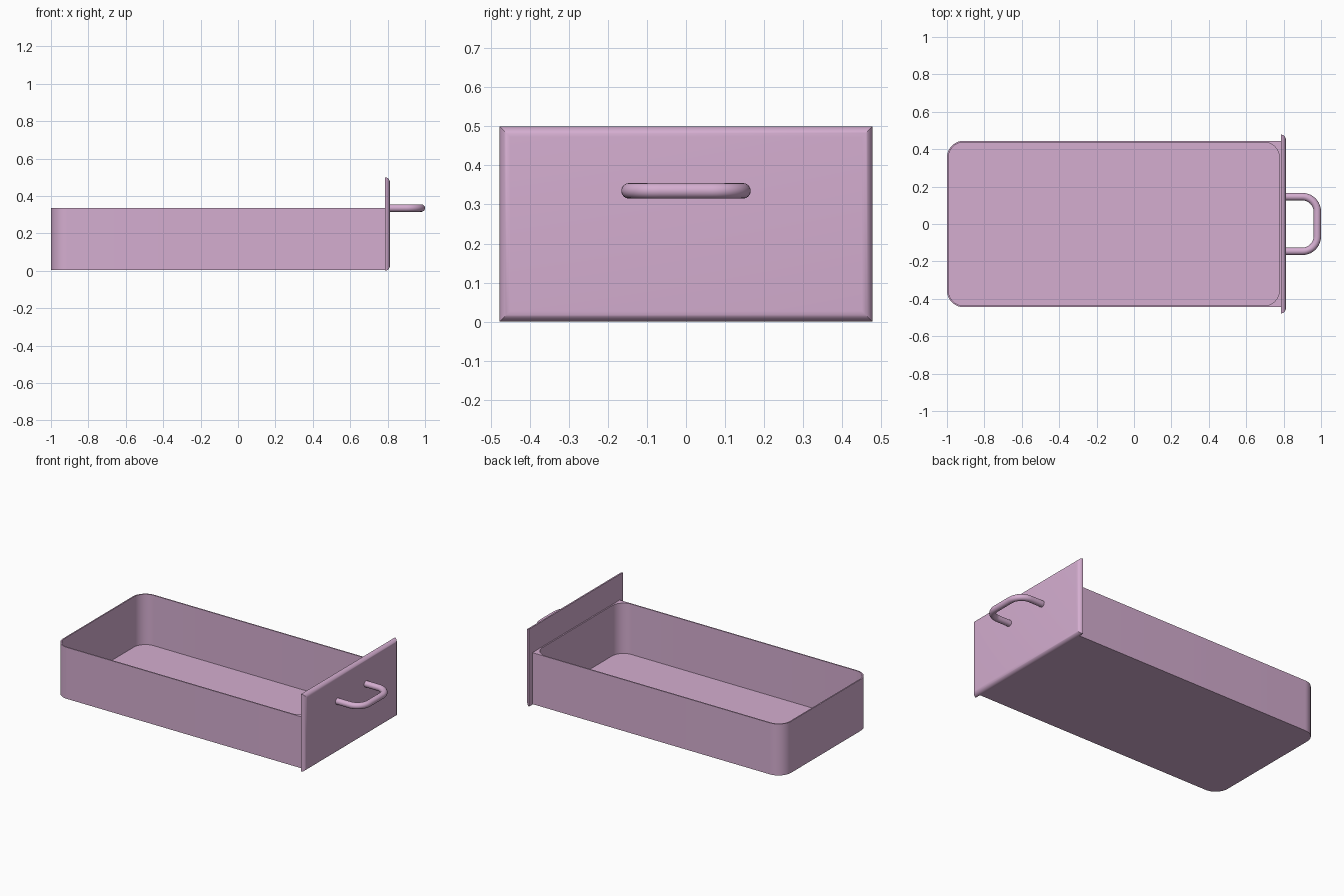
import bpy, bmesh
from math import sin, cos, pi, radians

if "Cube" in bpy.data.objects:
    bpy.data.objects.remove(bpy.data.objects["Cube"])

mat = bpy.data.materials.new("plum")
mat.diffuse_color = (0.66, 0.42, 0.63, 1)
mat.use_nodes = True
mat.node_tree.nodes["Principled BSDF"].inputs["Base Color"].default_value = mat.diffuse_color


def loft(name, rings):
    """Skin closed rings of equal length and cap both ends."""
    bm = bmesh.new()
    loops = [[bm.verts.new(p) for p in ring] for ring in rings]
    n = len(loops[0])
    for a, b in zip(loops, loops[1:]):
        for i in range(n):
            j = (i + 1) % n
            bm.faces.new((a[i], a[j], b[j], b[i]))
    bm.faces.new(loops[0][::-1])
    bm.faces.new(loops[-1])
    bmesh.ops.recalc_face_normals(bm, faces=bm.faces)
    me = bpy.data.meshes.new(name)
    bm.to_mesh(me)
    bm.free()
    ob = bpy.data.objects.new(name, me)
    bpy.context.collection.objects.link(ob)
    me.materials.append(mat)
    bpy.ops.object.select_all(action='DESELECT')
    ob.select_set(True)
    bpy.context.view_layer.objects.active = ob
    bpy.ops.object.shade_smooth_by_angle(angle=radians(30))
    return ob


def outline(x0, x1, hy, r, z, square_front=False, seg=12):
    """Rounded rectangle; the front (+x) corners can be left square."""
    pts = []
    for k, (sx, sy) in enumerate([(1, 1), (-1, 1), (-1, -1), (1, -1)]):
        cx = x1 - r if sx > 0 else x0 + r
        for i in range(seg + 1):
            t = (k + i / seg) * pi / 2
            c, s = cos(t), sin(t)
            if square_front and sx > 0:
                m = max(abs(c), abs(s))
                c, s = c / m, s / m
            pts.append((cx + r * c, sy * (hy - r) + r * s, z))
    return pts


# Open tray: rounded back corners outside, all corners rounded inside
H, WALL, FLOOR = 0.335, 0.008, 0.01
outer = (-1.0, 0.787, 0.445, 0.09)
inner = (-1.0 + WALL, 0.777, 0.445 - WALL, 0.09 - WALL)
loft("drawer_tray", [outline(*outer, 0.003, True), outline(*outer, H, True),
                     outline(*inner, H), outline(*inner, FLOOR)])

# Front panel: flat back, quarter-round front edges with mitred corners
X0, T, HY, TOP = 0.785, 0.027, 0.478, 0.5


def panel_ring(x, d):
    return [(x, -HY + d, d), (x, HY - d, d), (x, HY - d, TOP - d), (x, -HY + d, TOP - d)]


loft("front_panel", [panel_ring(X0 + T * sin(i * pi / 16), T * (1 - cos(i * pi / 16)))
                     for i in range(9)])

# Handle: round bar bent into a U
R, BEND, HX, HW = 0.02, 0.08, 0.98, 0.146
half = [(0.80, HW)] + [(HX - BEND + BEND * sin(i * pi / 24), HW - BEND + BEND * cos(i * pi / 24))
                       for i in range(13)]
path = half + [(x, -y) for x, y in reversed(half)]
curve = bpy.data.curves.new("handle", 'CURVE')
curve.dimensions = '3D'
curve.bevel_depth = R
curve.bevel_resolution = 6
curve.use_fill_caps = True
spline = curve.splines.new('POLY')
spline.points.add(len(path) - 1)
for p, (x, y) in zip(spline.points, path):
    p.co = (x, y, H, 1)
spline.use_smooth = True
curve.materials.append(mat)
bpy.context.collection.objects.link(bpy.data.objects.new("handle", curve))
